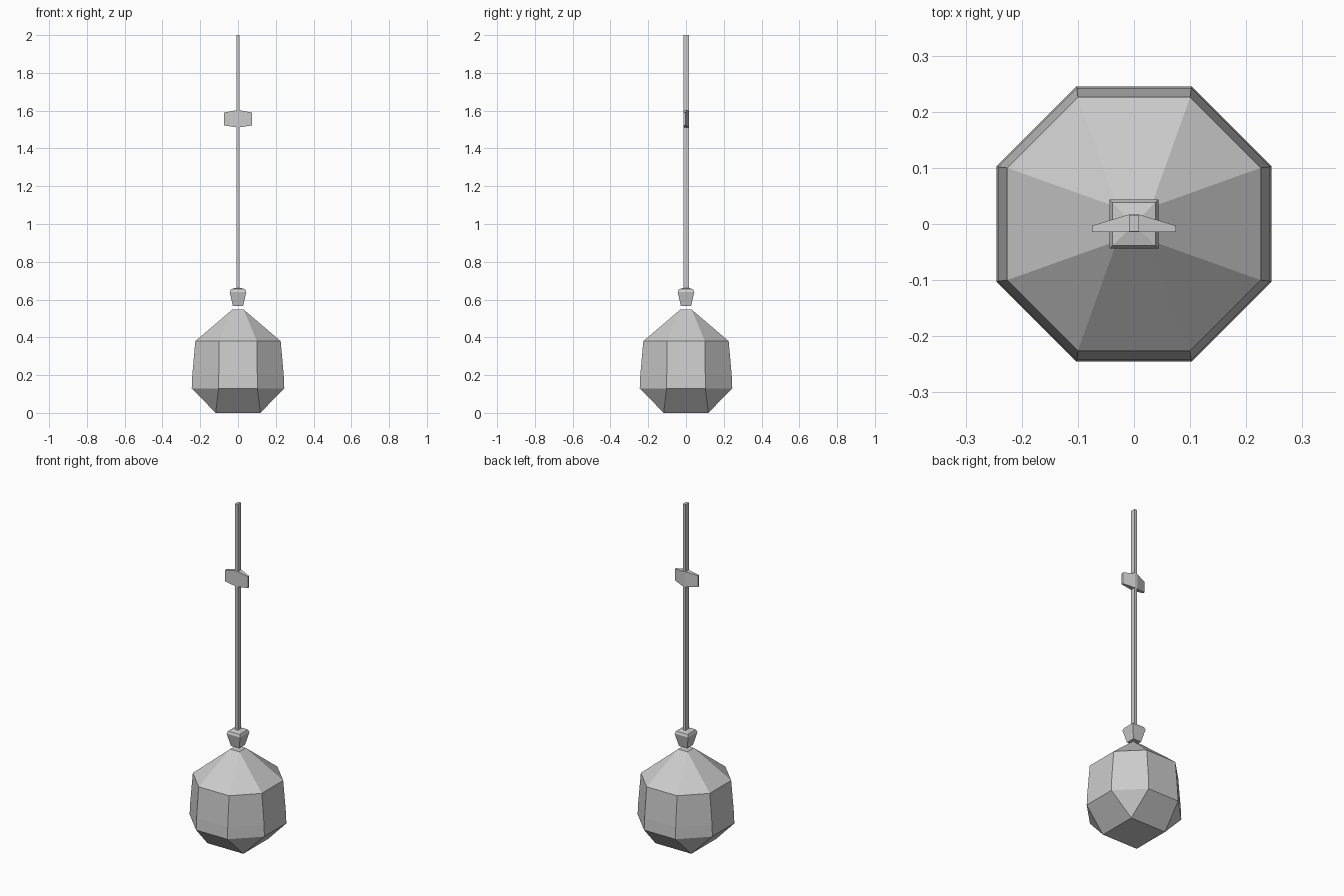
import bpy, bmesh

if "Cube" in bpy.data.objects:
    bpy.data.objects.remove(bpy.data.objects["Cube"])


def make_object(name, build):
    bm = bmesh.new()
    build(bm)
    bmesh.ops.recalc_face_normals(bm, faces=bm.faces)
    mesh = bpy.data.meshes.new(name)
    bm.to_mesh(mesh)
    bm.free()
    obj = bpy.data.objects.new(name, mesh)
    bpy.context.collection.objects.link(obj)
    return obj


def ring(bm, points, z):
    return [bm.verts.new((x, y, z)) for x, y in points]


def bridge(bm, a, b):
    n = len(a)
    for i in range(n):
        j = (i + 1) % n
        bm.faces.new((a[i], a[j], b[j], b[i]))


def square(h):
    return [(h, -h), (h, h), (-h, h), (-h, -h)]


def octagon(h, s):
    return [(h, -s), (h, s), (s, h), (-s, h), (-h, s), (-h, -s), (-s, -h), (s, -h)]


def square_to_octagon(bm, sq, oc):
    # each side is a quad, each corner a triangle
    for i in range(4):
        j = (i + 1) % 4
        bm.faces.new((sq[i], sq[j], oc[2 * i + 1], oc[2 * i]))
        bm.faces.new((sq[j], oc[(2 * i + 2) % 8], oc[2 * i + 1]))


def lofted(bm, rings):
    loops = [ring(bm, pts, z) for pts, z in rings]
    for a, b in zip(loops, loops[1:]):
        bridge(bm, a, b)
    bm.faces.new(loops[0])
    bm.faces.new(loops[-1])


# Bag: square base and top with octagonal sides
def bag(bm):
    base = ring(bm, square(0.118), 0)
    sides = [ring(bm, octagon(h, s), z) for h, s, z in
             ((0.245, 0.103, 0.13), (0.242, 0.102, 0.20), (0.226, 0.10, 0.38))]
    top = ring(bm, square(0.03), 0.547)
    square_to_octagon(bm, base, sides[0])
    for a, b in zip(sides, sides[1:]):
        bridge(bm, a, b)
    square_to_octagon(bm, top, sides[-1])
    bm.faces.new(base)
    bm.faces.new(top)


make_object("bag", bag)

# Square flared knot above the bag
make_object("knot", lambda bm: lofted(bm, [
    (square(0.027), 0.565), (square(0.044), 0.64),
    (square(0.038), 0.655), (square(0.012), 0.662)]))

# Thin rectangular strap
rod = [(0.009, -0.013), (0.009, 0.016), (-0.009, 0.016), (-0.009, -0.013)]
make_object("strap", lambda bm: lofted(bm, [(rod, 0.65), (rod, 2.0)]))


# Cross plate: flat front, tapering towards both ends
def plate(bm):
    loops = []
    for x, back, z0, z1 in ((-0.075, -0.003, 1.522, 1.59), (-0.009, 0.017, 1.512, 1.602),
                            (0.009, 0.017, 1.512, 1.602), (0.075, -0.003, 1.522, 1.59)):
        loops.append([bm.verts.new((x, y, z)) for y, z in
                      ((-0.014, z0), (back, z0), (back, z1), (-0.014, z1))])
    for a, b in zip(loops, loops[1:]):
        bridge(bm, a, b)
    bm.faces.new(loops[0])
    bm.faces.new(loops[-1])


make_object("cross_plate", plate)
